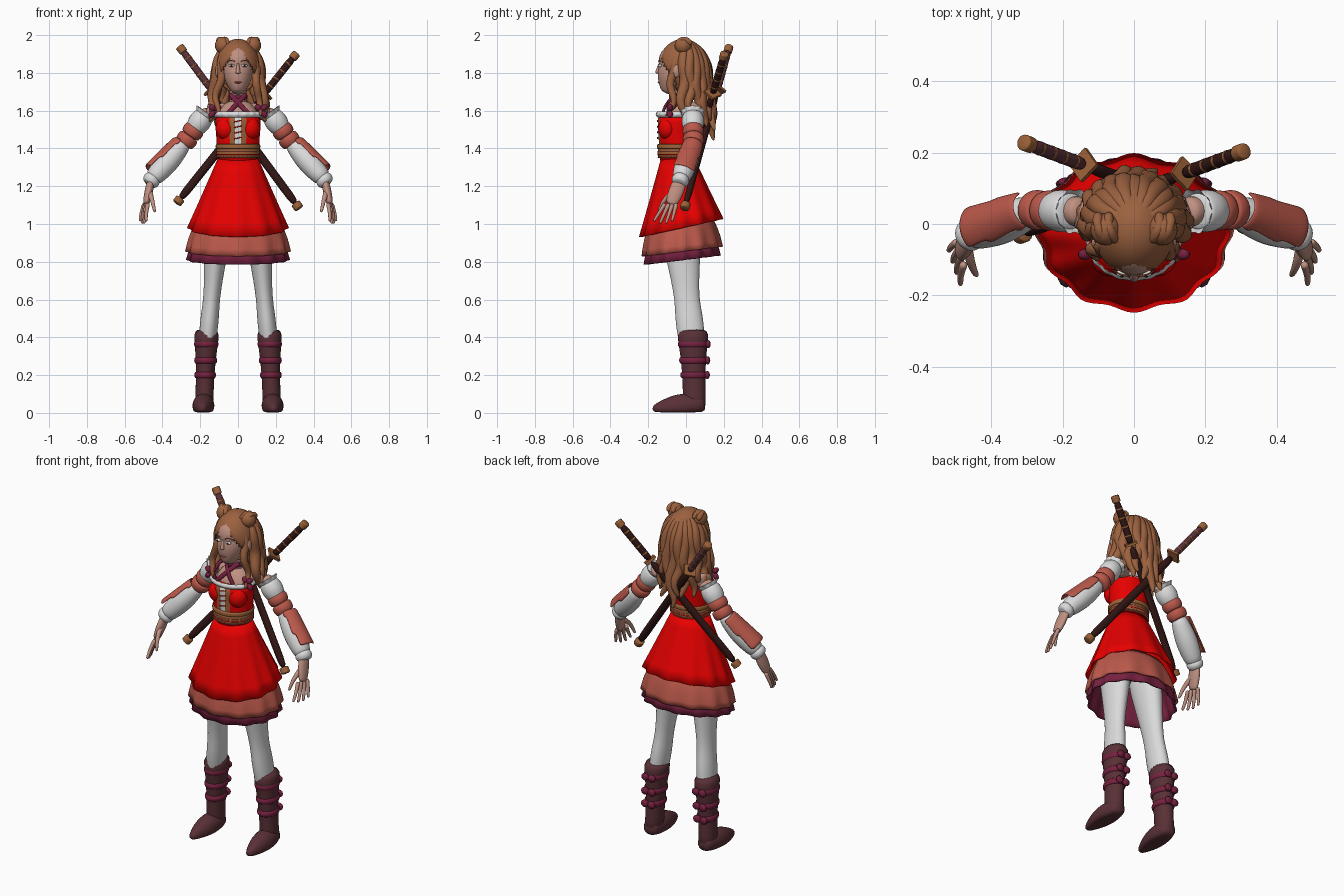
import bpy, bmesh, math
from mathutils import Vector, Matrix

cube = bpy.data.objects.get("Cube")
if cube:
    bpy.data.objects.remove(cube)


def colour(name, red, green, blue):
    material = bpy.data.materials.new(name)
    material.use_nodes = True
    material.diffuse_color = (red, green, blue, 1)
    shader = material.node_tree.nodes["Principled BSDF"]
    shader.inputs["Base Color"].default_value = (red, green, blue, 1)
    return material


RED = colour("red_cloth", .9, 0, 0)
SALMON = colour("salmon_cloth", .5, .1, .07)
MAROON = colour("maroon_ribbon", .18, .015, .05)
BOOT = colour("boot_leather", .1, .03, .037)
SKIN = colour("skin", .52, .28, .22)
HAIR = colour("copper_hair", .33, .12, .05)
WHITE = colour("white_linen", .7, .7, .7)
DARK = colour("dark_lacquer", .03, .008, .007)
TAN = colour("tan_leather", .33, .12, .04)
X_AXIS, Y_AXIS, Z_AXIS = Vector((1, 0, 0)), Vector((0, 1, 0)), Vector((0, 0, 1))


def finish(name, bm, materials, mirror=False, rounding=0, thickness=0, smooth=True, keep=None, rule=None):
    """Turn a bmesh into an object, with trimming, face colours and modifiers."""
    if keep:
        unwanted = [face for face in bm.faces if not keep(face.calc_center_median())]
        bmesh.ops.delete(bm, geom=unwanted, context='FACES')
    bmesh.ops.recalc_face_normals(bm, faces=bm.faces)
    for face in bm.faces:
        face.smooth = smooth
        if rule:
            face.material_index = rule(face.calc_center_median())
    mesh = bpy.data.meshes.new(name)
    bm.to_mesh(mesh)
    bm.free()
    for material in materials if isinstance(materials, list) else [materials]:
        mesh.materials.append(material)
    part = bpy.data.objects.new(name, mesh)
    bpy.context.collection.objects.link(part)
    if thickness:
        part.modifiers.new("thickness", 'SOLIDIFY').thickness = thickness
    if rounding:
        subdivision = part.modifiers.new("rounding", 'SUBSURF')
        subdivision.levels = subdivision.render_levels = rounding
    if mirror:
        part.modifiers.new("other_side", 'MIRROR')


def sweep(name, materials, centres, radii, depth=1, sides=12, ref=Y_AXIS, folds=0, ruffle=0, tilt=0,
          floor=None, cap=True, rounding=1, **options):
    """Sweep an ellipse along a path; folds deepen and the ring tilts towards the end."""
    bm = bmesh.new()
    rows, last = [], len(centres) - 1
    for i, (centre, radius) in enumerate(zip(centres, radii)):
        along = (centres[min(i + 1, last)] - centres[max(i - 1, 0)]).normalized()
        across = along.cross(ref).normalized()
        up = across.cross(along)
        row = []
        for j in range(sides):
            angle = math.tau * j / sides
            r = radius * (1 + ruffle * i / last * math.cos(folds * angle + math.sin(angle + angle) / 2))
            point = centre + across * r * math.cos(angle) + up * r * depth * math.sin(angle)
            point.z += tilt * i / last * math.sin(angle)
            if floor is not None:
                point.z = max(point.z, floor)
            row.append(bm.verts.new(point))
        rows.append(row)
    for a, b in zip(rows, rows[1:]):
        for j in range(sides):
            k = (j + 1) % sides
            bm.faces.new((a[j], a[k], b[k], b[j]))
    if cap:
        bm.faces.new(rows[0])
        bm.faces.new(rows[-1])
    finish(name, bm, materials, rounding=rounding, **options)


def limb(name, materials, start, end, r_start, r_end, bulge=0, bend=(0, 0, 0), steps=6, **options):
    """A tapered form with an optional swelling and bend in its middle."""
    start, end, bend = Vector(start), Vector(end), Vector(bend)
    times = [i / steps for i in range(steps + 1)]
    centres = [start.lerp(end, t) + bend * math.sin(math.pi * t) for t in times]
    radii = [r_start + (r_end - r_start) * t + bulge * math.sin(math.pi * t) for t in times]
    sweep(name, materials, centres, radii, **options)


def ball(name, materials, centre, size, segments=24, **options):
    bm = bmesh.new()
    bmesh.ops.create_uvsphere(bm, u_segments=segments, v_segments=segments // 2, radius=1)
    bmesh.ops.transform(bm, matrix=Matrix.Translation(centre) @ Matrix.Diagonal((*size, 1)), verts=bm.verts)
    finish(name, bm, materials, **options)


# Head, face and neck
ball("skull", SKIN, (0, -.035, 1.86), (.086, .11, .1))
limb("jaw", SKIN, (0, -.105, 1.69), (0, -.045, 1.84), .025, .083, bulge=.02, depth=1.15)
limb("neck", SKIN, (0, -.005, 1.6), (0, -.04, 1.76), .05, .045)
limb("nose", SKIN, (0, -.14, 1.85), (0, -.152, 1.795), .006, .014, ref=X_AXIS)
ball("mouth", SALMON, (0, -.14, 1.75), (.02, .01, .006))
ball("eye", WHITE, (.034, -.138, 1.838), (.016, .01, .008), mirror=True)
ball("iris", DARK, (.034, -.145, 1.838), (.006, .005, .006), mirror=True)
limb("eyebrow", HAIR, (.015, -.145, 1.86), (.058, -.13, 1.86), .003, .002, bend=(0, -.004, .006), mirror=True)
ball("ear", SKIN, (.108, -.05, 1.81), (.012, .02, .034), mirror=True)


# Hair: cap with an arched hairline, two buns and wavy locks
def outside_face(p):
    return p.y > -.06 + max(0, 1.77 - p.z) / 8 or p.z > 1.9 - 11 * p.x ** 2


def hair_lock(name, angle, tip, phase, width):
    """Follow the skull from the crown, then hang in waves to the tip."""
    outward = Vector((math.sin(angle), math.cos(angle), 0))
    sideways = Vector((outward.y, -outward.x, 0))
    steps = 18
    centres, radii = [], []
    for i in range(steps + 1):
        t = i / steps
        q = min(1, 3 * t)
        wave = .02 * t * math.sin(4 * math.pi * t + phase)
        centre = outward * (.108 * math.sqrt(q * (2 - q)) + .045 * t * t) + sideways * wave
        centre += outward * wave / 2
        centres.append(centre + Z_AXIS * (1.96 + (tip - 1.96) * t))
        radii.append(width * math.sqrt(math.sin(math.pi * (.1 + .89 * t))))
    sweep(name, HAIR, centres, radii, sides=8, ref=sideways)


ball("hair_cap", HAIR, (0, -.015, 1.835), (.115, .13, .145), segments=48, keep=outside_face, thickness=.01)
ball("hair_bun", HAIR, (.08, -.015, 1.945), (.042, .045, .045), mirror=True)
for i in range(2):
    limb("bun_twist", HAIR, (.05 + .03 * i, -.05, 1.95), (.07 + .03 * i, .03, 1.95), .012, .012, bulge=.005,
         bend=(.01, 0, .03), mirror=True)
for i in range(13):
    angle = math.radians(16 * (i - 6))
    hair_lock("back_lock", angle, 1.44 + .1 * abs(math.sin(angle)) + .025 * (i % 3), phase=2 * i, width=.034)
for side in (-1, 1):
    hair_lock("front_lock", side * math.radians(126), 1.57, phase=side, width=.024)

# Bodice with a white front panel edged in tan
def bodice_rule(p):
    angle = abs(math.atan2(p.x, -p.y - .045))
    if p.z < 1.42 or angle > .4:
        return 0
    return 1 if angle < .2 else 2


WAIST = Vector((0, -.045, 1.31))
BUST = Vector((0, -.045, 1.585))
limb("bodice", [RED, WHITE, TAN], WAIST, BUST, .106, .123, depth=.87, sides=48, rule=bodice_rule)
ball("bust", RED, (.063, -.097, 1.505), (.056, .05, .06), mirror=True)
limb("chest", SKIN, (0, -.045, 1.5), (0, -.005, 1.65), .11, .06, bulge=.03, depth=.75)
limb("neckline_frill", WHITE, BUST - Z_AXIS * .02, BUST + Z_AXIS * .01, .125, .125, bulge=.01, depth=.85,
     sides=80, folds=20, ruffle=.03, cap=False)
for i in range(4):
    height = Z_AXIS * (1.45 + .03 * i)
    limb("bodice_lace", RED, height + Vector((-.022, -.146, 0)), height + Vector((.022, -.146, .01)), .003, .003,
         bend=(0, -.006, 0))


# Belt, halter and shoulder ribbons
def band(name, material, z, height, radius):
    centre = Vector((0, -.045, z))
    limb(name, material, centre, centre + Z_AXIS * height, radius, radius, bulge=.003, depth=.92, sides=32)


band("belt_panel", TAN, 1.345, .06, .112)
band("belt_top", TAN, 1.395, .03, .116)
for i in range(3):
    band("belt_cord", [SALMON, RED][i % 2], 1.35 + .015 * i, .007, .1135)
for side in (-1, 1):
    limb("halter_strap", MAROON, (-.06 * side, -.125, 1.58), (.045 * side, -.05, 1.69), .013, .013,
         bend=(0, -.015, 0), depth=.6)
    for lift in (-.035, .03):
        limb("shoulder_bow", MAROON, (.122, -.085, 1.6), (.122 + .03 * side, -.085, 1.6 + lift), .006, .008,
             bulge=.01, mirror=True)
limb("collar", MAROON, (0, -.02, 1.66), (0, -.025, 1.69), .05, .048, bulge=.004)
limb("shoulder_strap", MAROON, (.11, -.1, 1.58), (.09, .07, 1.58), .01, .01, bend=(0, 0, .07), ref=X_AXIS, mirror=True)

# Skirt layers
WAIST_TOP = WAIST + Z_AXIS * .035
limb("red_skirt", RED, WAIST_TOP, (0, -.025, .98), .108, .262, depth=.83, sides=96, folds=12, ruffle=.03, tilt=.035,
     cap=False, thickness=.008, rounding=0)
limb("salmon_skirt", SALMON, (0, -.025, 1.05), (0, -.02, .855), .2, .272, bulge=.012, depth=.77, sides=96, folds=12,
     ruffle=.03, tilt=.02, cap=False, thickness=.008, rounding=0)
limb("maroon_hem", MAROON, (0, -.025, 1.05), (0, -.02, .81), .18, .268, bulge=.008, depth=.76, sides=96, folds=14,
     ruffle=.03, tilt=.02, cap=False, thickness=.01, rounding=0)

# Legs
HIP, KNEE = Vector((.1, -.035, 1.05)), Vector((.14, .005, .6))
CALF_END, ANKLE = Vector((.17, .04, .3)), Vector((.18, .045, .02))
leg_path = [HIP.lerp(KNEE, i / 4) for i in range(4)] + [KNEE.lerp(CALF_END, i / 4) for i in range(5)]
sweep("leg", WHITE, leg_path, [.08, .072, .062, .051, .044, .049, .05, .046, .042], depth=1.5, sides=16, mirror=True)

# Boots with three straps and bows at the back
BOOT_TOP = Vector((.165, .036, .45))
limb("boot_shaft", BOOT, BOOT_TOP, ANKLE, .072, .05, bulge=-.01, depth=1.25, sides=20, mirror=True)
limb("boot_foot", BOOT, (.178, .105, .05), (.19, -.18, .02), .04, .015, bulge=.032, depth=1.1, sides=16, ref=Z_AXIS,
     floor=.003, mirror=True)
for t in (.2, .4, .58):
    centre = BOOT_TOP.lerp(ANKLE, t)
    radius = .067 - .02 * t
    limb("boot_strap", MAROON, centre + Z_AXIS * .02, centre - Z_AXIS * .02, radius - .004, radius - .004, bulge=.007,
         depth=1.25, sides=20, mirror=True)
    for side in (-1, 1):
        knot = centre + Vector((.022 * side, radius + .016, 0))
        ball("boot_bow", MAROON, knot, (.024, .014, .022), segments=12, mirror=True)

# Arms and sleeves
SHOULDER, ELBOW = Vector((.16, .035, 1.6)), Vector((.29, .04, 1.42))
WRIST, KNUCKLE = Vector((.46, -.03, 1.23)), Vector((.488, -.08, 1.1))
limb("shoulder", SKIN, (.05, 0, 1.595), SHOULDER, .045, .05, mirror=True)
limb("upper_arm", SKIN, SHOULDER - X_AXIS * .02, ELBOW, .045, .035, mirror=True)
limb("puff_sleeve", WHITE, SHOULDER.lerp(ELBOW, .1), SHOULDER.lerp(ELBOW, .6), .052, .045, bulge=.014, mirror=True)
limb("sleeve_frill", WHITE, SHOULDER.lerp(ELBOW, .14), SHOULDER.lerp(ELBOW, .05), .05, .062, sides=48, folds=10,
     ruffle=.07, cap=False, mirror=True)
for t in (.48, .73):
    limb("arm_band", SALMON, SHOULDER.lerp(ELBOW, t), SHOULDER.lerp(ELBOW, t + .27), .053, .049, bulge=.008, mirror=True)
limb("lower_sleeve", WHITE, SHOULDER.lerp(ELBOW, .9), WRIST, .04, .045, bulge=.02, mirror=True)
limb("cuff", WHITE, ELBOW.lerp(WRIST, .9), ELBOW.lerp(WRIST, 1.1), .04, .034, bulge=.012, mirror=True)

# Flared bracer over the outer forearm
OUTER = Vector((.62, .12, .72))
limb("bracer", SALMON, ELBOW + OUTER * .01, ELBOW.lerp(WRIST, .83), .056, .08, sides=24, cap=False, thickness=.01,
     keep=lambda p: (p - ELBOW).dot(OUTER) > .018, mirror=True)

# Hands
limb("palm", SKIN, WRIST, KNUCKLE, .02, .016, bulge=.005, depth=1.8, mirror=True)
for i in range(4):
    root = KNUCKLE + Vector((.006 - .006 * i, .03 - .02 * i, .01))
    reach = Vector((.025 - .005 * i, -.025 - .012 * i, -.115 + .012 * abs(i - 1.5)))
    limb("finger", SKIN, root, root + reach, .013, .008, bend=(.004, 0, 0), sides=8, mirror=True)
limb("thumb", SKIN, WRIST.lerp(KNUCKLE, .4), (.44, -.145, 1.06), .018, .008, bend=(0, -.015, .01), sides=8, mirror=True)


# Crossed swords on the back
def sword(side):
    tip = Vector((.305 * side, .215 - .012 * side, 1.915 - .018 * side))
    end = Vector((-.325 * side, -.02 - .012 * side, 1.095 + .014 * side))

    def piece(name, material, start, stop, radius, **options):
        limb(name, material, tip.lerp(end, start), tip.lerp(end, stop), radius, radius, **options)

    piece("sword_pommel", TAN, -.01, .03, .024)
    piece("sword_grip", DARK if side > 0 else BOOT, .02, .26, .02)
    for i in range(4):
        piece("grip_wrap", TAN, .06 + .05 * i, .07 + .05 * i, .021)
    piece("sword_guard", TAN, .255, .268, .048, sides=4, rounding=0, smooth=False)
    piece("scabbard", DARK, .265, .98, .023, depth=.8)
    piece("scabbard_tip", TAN, .965, 1, .027)


for side in (-1, 1):
    sword(side)
